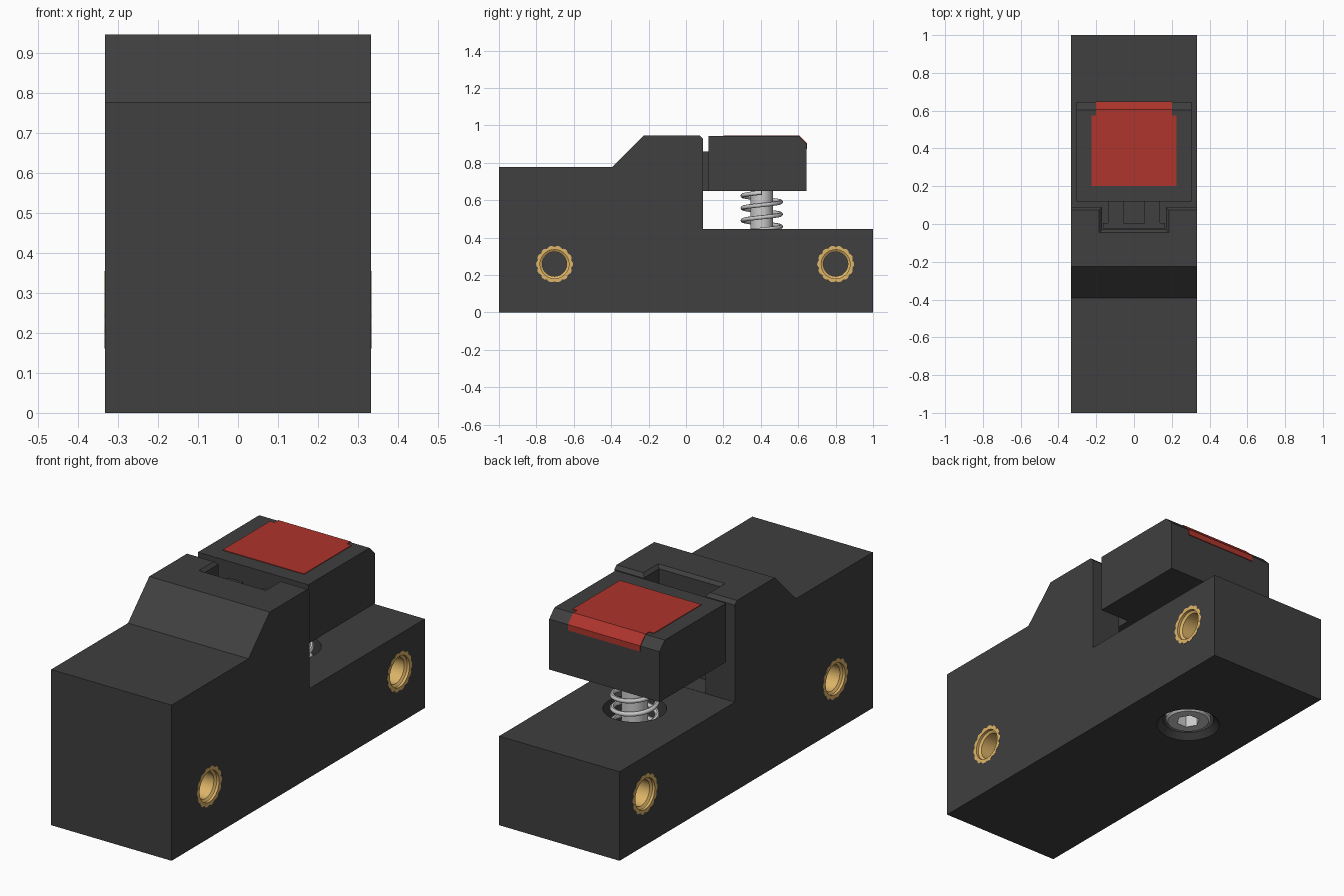
import bpy, bmesh
from math import sin, cos, pi, tau
from mathutils import Matrix

if "Cube" in bpy.data.objects:
    bpy.data.objects.remove(bpy.data.objects["Cube"])


def material(name, rgb):
    m = bpy.data.materials.new(name)
    m.diffuse_color = (*rgb, 1)
    m.use_nodes = True
    m.node_tree.nodes["Principled BSDF"].inputs["Base Color"].default_value = m.diffuse_color
    return m


DARK = material("dark_plastic", (0.05, 0.05, 0.05))
RED = material("red_pad", (0.42, 0.035, 0.025))
BRASS = material("brass", (0.73, 0.46, 0.14))
PIN_Y = 0.405


def loft(name, rings, mat=None, closed=False, matrix=None, smooth=False):
    """Skin equal-length rings of points; cap the ends unless closed."""
    bm = bmesh.new()
    vs = [[bm.verts.new(p) for p in r] for r in rings]
    n = len(vs[0])
    for i in range(len(vs) if closed else len(vs) - 1):
        a, b = vs[i], vs[(i + 1) % len(vs)]
        for j in range(n):
            k = (j + 1) % n
            bm.faces.new((a[j], a[k], b[k], b[j]))
    if not closed:
        bm.faces.new(vs[0])
        bm.faces.new(vs[-1])
    if matrix:
        bm.transform(matrix)
    bmesh.ops.recalc_face_normals(bm, faces=bm.faces)
    me = bpy.data.meshes.new(name)
    bm.to_mesh(me)
    bm.free()
    ob = bpy.data.objects.new(name, me)
    bpy.context.collection.objects.link(ob)
    if mat:
        me.materials.append(mat)
    if smooth:
        activate(ob)
        bpy.ops.object.shade_smooth_by_angle(angle=pi / 6)
    return ob


def activate(ob):
    bpy.ops.object.select_all(action='DESELECT')
    ob.select_set(True)
    bpy.context.view_layer.objects.active = ob


def prism(name, yz, x0, x1, mat=None):
    return loft(name, [[(x, y, z) for y, z in yz] for x in (x0, x1)], mat)


def box(name, x0, x1, y0, y1, z0, z1, mat=None):
    return prism(name, [(y0, z0), (y1, z0), (y1, z1), (y0, z1)], x0, x1, mat)


def circle(r, z, n=48):
    return [(r * cos(tau * i / n), r * sin(tau * i / n), z) for i in range(n)]


def turned(name, rz, n=48, **kw):
    """Solid of revolution from (radius, z) steps."""
    return loft(name, [circle(r, z, n) for r, z in rz], **kw)


def cut(ob, cutter):
    mod = ob.modifiers.new("cut", 'BOOLEAN')
    mod.operation, mod.solver, mod.object = 'DIFFERENCE', 'EXACT', cutter
    activate(ob)
    bpy.ops.object.modifier_apply(modifier=mod.name)
    bpy.data.objects.remove(cutter)


# Stepped body
W = 0.333
body = prism("body", [(-1, 0), (1, 0), (1, 0.445), (0.09, 0.445), (0.09, 0.93),
                      (0.073, 0.947), (-0.225, 0.947), (-0.393, 0.778), (-1, 0.778)],
             -W, W, DARK)

# Guide slot with chamfered rim


def rect(x, y, z):
    return [(-x, y, z), (x, y, z), (x, 0.3, z), (-x, 0.3, z)]


cut(body, loft("slot_cutter", [rect(0.17, -0.03, 0.446), rect(0.17, -0.03, 0.932),
                               rect(0.2, -0.06, 0.962)]))

# Spring pocket above, countersunk screw recess below
at_pin = Matrix.Translation((0, PIN_Y, 0))
cut(body, turned("pocket_cutter", [(0.145, 0.23), (0.145, 0.6)], matrix=at_pin))
cut(body, turned("recess_cutter", [(0.175, -0.025), (0.122, 0.028), (0.122, 0.14)], matrix=at_pin))

# Brass threaded inserts, two on each side
LOBES, N = 14, 84


def knurl(z):
    out = []
    for i in range(N):
        a = tau * i / N
        r = 0.091 + 0.008 * abs(sin(LOBES * a / 2))
        out.append((r * cos(a), r * sin(a), z))
    return out


for side, s in (("right", 1), ("left", -1)):
    for end, y in (("front", -0.703), ("back", 0.8)):
        m = Matrix.Translation((s * W, y, 0.258)) @ Matrix.Rotation(s * pi / 2, 4, 'Y')
        cut(body, turned("bore_cutter", [(0.08, -0.2), (0.08, 0.1)], matrix=m))
        loft(f"insert_{side}_{end}",
             [knurl(0.001), knurl(-0.19), circle(0.065, -0.19, N), circle(0.065, -0.02, N),
              circle(0.077, -0.012, N), circle(0.077, 0.001, N)],
             BRASS, closed=True, matrix=m, smooth=True)

# Sliding button with chamfered back edge and two guide arms
prism("button", [(0.12, 0.65), (0.645, 0.65), (0.645, 0.902), (0.603, 0.944), (0.12, 0.944)],
      -0.305, 0.305, DARK)
for side, s in (("left", -1), ("right", 1)):
    box(f"guide_arm_{side}", s * 0.055, s * 0.137, 0.0, 0.13, 0.65, 0.86, DARK)
box("guide_plate", -0.165, 0.165, -0.025, 0.005, 0.65, 0.86, DARK)

# Red pad: wide top piece and narrower piece folding over the chamfer
box("red_pad_top", -0.225, 0.225, 0.2, 0.575, 0.93, 0.947, RED)
prism("red_pad_fold", [(0.57, 0.93), (0.63, 0.87), (0.648, 0.875), (0.648, 0.904),
                       (0.605, 0.947), (0.57, 0.947)], -0.2, 0.2, RED)

# Guide pin and its screw head with hex socket
turned("pin", [(0.06, 0.12), (0.06, 0.66)], matrix=at_pin, smooth=True)
head = turned("screw_head", [(0.098, 0.02), (0.108, 0.03), (0.108, 0.145)], matrix=at_pin)
cut(head, turned("hex_cutter", [(0.056, -0.05), (0.056, 0.09)], n=6, matrix=at_pin))
activate(head)
bpy.ops.object.shade_smooth_by_angle(angle=pi / 6)

# Coil spring
TURNS, SEG, Z0, Z1 = 6, 32, 0.245, 0.64
cu = bpy.data.curves.new("spring", 'CURVE')
cu.dimensions = '3D'
cu.bevel_depth, cu.bevel_resolution, cu.use_fill_caps = 0.0115, 2, True
sp = cu.splines.new('POLY')
count = TURNS * SEG + 1
sp.points.add(count - 1)
for i, p in enumerate(sp.points):
    a = tau * i / SEG
    p.co = (0.102 * cos(a), PIN_Y + 0.102 * sin(a), Z0 + (Z1 - Z0) * i / (count - 1), 1)
spring = bpy.data.objects.new("spring", cu)
bpy.context.collection.objects.link(spring)
activate(spring)
bpy.ops.object.convert(target='MESH')
bpy.ops.object.shade_smooth_by_angle(angle=pi / 4)
